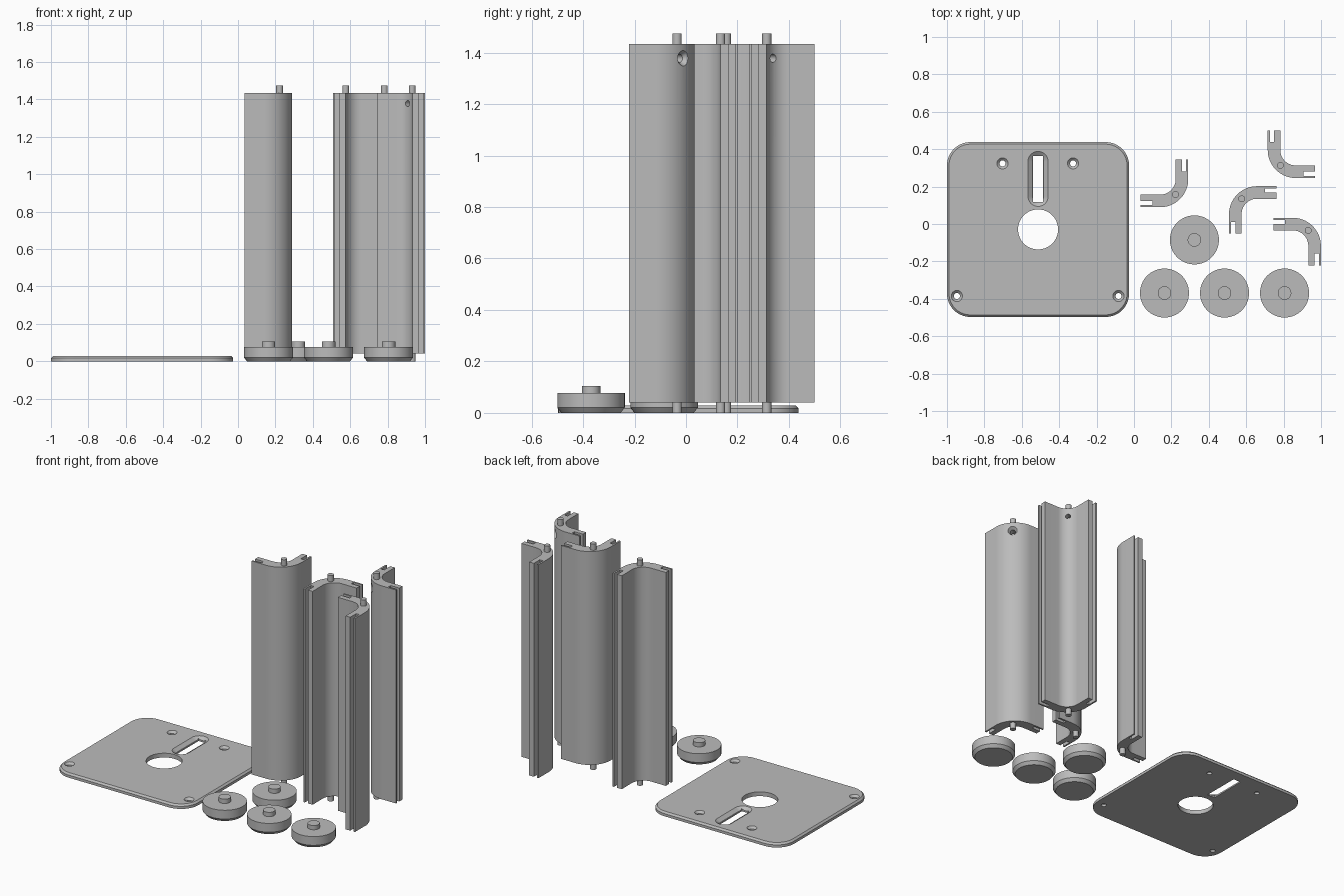
import bpy, bmesh, math
from mathutils import Vector, Matrix

if "Cube" in bpy.data.objects:
    bpy.data.objects.remove(bpy.data.objects["Cube"])

grey = bpy.data.materials.new("light_grey")
grey.diffuse_color = (0.5, 0.5, 0.5, 1)
grey.use_nodes = True
grey.node_tree.nodes["Principled BSDF"].inputs["Base Color"].default_value = grey.diffuse_color


def finish(name, bm):
    bmesh.ops.recalc_face_normals(bm, faces=bm.faces)
    me = bpy.data.meshes.new(name)
    bm.to_mesh(me)
    bm.free()
    me.materials.append(grey)
    ob = bpy.data.objects.new(name, me)
    bpy.context.collection.objects.link(ob)
    return ob


def loft(bm, rings):
    """Skin a stack of closed rings and cap both ends."""
    loops = [[bm.verts.new(p) for p in ring] for ring in rings]
    n = len(loops[0])
    for a, b in zip(loops, loops[1:]):
        for i in range(n):
            j = (i + 1) % n
            bm.faces.new((a[i], a[j], b[j], b[i]))
    bm.faces.new(loops[0][::-1])
    bm.faces.new(loops[-1])


def arc(cx, cy, r, a0, a1, n):
    return [(cx + r * math.cos(math.radians(a0 + (a1 - a0) * i / n)),
             cy + r * math.sin(math.radians(a0 + (a1 - a0) * i / n))) for i in range(n + 1)]


def rounded(x0, x1, y0, y1, r, n=10):
    return (arc(x1 - r, y1 - r, r, 0, 90, n) + arc(x0 + r, y1 - r, r, 90, 180, n)
            + arc(x0 + r, y0 + r, r, 180, 270, n) + arc(x1 - r, y0 + r, r, 270, 360, n))


def at_z(pts, z):
    return [(x, y, z) for x, y in pts]


def turned(bm, profile, mat, n=48):
    """Round part from (radius, height) pairs, placed by a matrix."""
    loft(bm, [[mat @ Vector((x, y, z)) for x, y in arc(0, 0, r, 0, 360, n)[:-1]]
              for r, z in profile])


def cut(ob, bm):
    tool = finish("cutter", bm)
    tool.hide_render = True
    mod = ob.modifiers.new("cut", "BOOLEAN")
    mod.operation, mod.solver, mod.object = "DIFFERENCE", "EXACT", tool
    bpy.context.view_layer.objects.active = ob
    bpy.ops.object.modifier_apply(modifier=mod.name)
    bpy.data.objects.remove(tool)


def smooth(ob):
    bpy.ops.object.select_all(action="DESELECT")
    ob.select_set(True)
    bpy.context.view_layer.objects.active = ob
    bpy.ops.object.shade_smooth_by_angle(angle=math.radians(25))


# Base plate: rounded rectangle with a chamfered top edge
T, C = 0.028, 0.011
X0, X1, Y0, Y1 = -1.0, -0.026, -0.497, 0.438
bm = bmesh.new()
loft(bm, [at_z(rounded(X0, X1, Y0, Y1, 0.125), 0),
          at_z(rounded(X0, X1, Y0, Y1, 0.125), T - C),
          at_z(rounded(X0 + C, X1 - C, Y0 + C, Y1 - C, 0.125 - C), T)])
plate = finish("base_plate", bm)

# Centre hole
bm = bmesh.new()
turned(bm, [(0.107, -0.1), (0.107, 0.1)], Matrix.Translation((-0.513, -0.029, 0)), 64)
cut(plate, bm)

# Countersunk screw holes
for x, y in [(-0.703, 0.324), (-0.326, 0.324), (-0.947, -0.385), (-0.083, -0.385)]:
    bm = bmesh.new()
    turned(bm, [(0.016, -0.1), (0.016, 0.014), (0.03, T), (0.03, 0.1)],
           Matrix.Translation((x, y, 0)), 32)
    cut(plate, bm)

# Slot: square-ended opening under a tapered round-ended recess
sx, s0, s1 = -0.513, 0.094, 0.388
bm = bmesh.new()
loft(bm, [at_z([(sx - 0.027, s0 + 0.024), (sx + 0.027, s0 + 0.024),
                (sx + 0.027, s1 - 0.024), (sx - 0.027, s1 - 0.024)], z) for z in (-0.1, 0.1)])
cut(plate, bm)
bm = bmesh.new()
rings = []
for half, z in [(0.030, 0.010), (0.054, T), (0.054, 0.1)]:
    g = 0.054 - half
    rings.append(at_z(rounded(sx - half, sx + half, s0 + g, s1 - g, half * 0.999), z))
loft(bm, rings)
cut(plate, bm)
smooth(plate)

# Round feet with a chamfered bottom and a centre peg
for i, (x, y) in enumerate([(0.163, -0.369), (0.484, -0.369), (0.805, -0.369), (0.323, -0.085)]):
    bm = bmesh.new()
    turned(bm, [(0.115, 0), (0.131, 0.02), (0.131, 0.077), (0.036, 0.077), (0.036, 0.105)],
           Matrix.Translation((x, y, 0)), 64)
    smooth(finish(f"foot_{i + 1}", bm))

# Curved corner columns: quarter bend with slotted arm ends
L, R, TH = 0.254, 0.15, 0.067       # arm length, outer radius, thickness
SA, SB, SD = 0.011, 0.034, 0.062    # slot near side, far side, depth
Z0, Z1, ZH = 0.041, 1.434, 1.378    # column bottom, top, hole height
arm = [(L, 0), (L, SA), (L - SD, SA), (L - SD, SB), (L, SB), (L, TH)]
section = (arm + arc(R, R, R - TH, 270, 180, 16)
           + [(y, x) for x, y in reversed(arm)] + arc(R, R, R, 180, 270, 24))

# outer corner, arm directions, has a screw hole
columns = [(0.290, 0.090, -1, 1, False), (0.508, 0.202, 1, -1, False),
           (0.715, 0.246, 1, 1, True), (0.999, 0.033, -1, -1, True)]
for i, (cx, cy, dx, dy, hole) in enumerate(columns):
    bm = bmesh.new()
    pts = [(cx + dx * x, cy + dy * y) for x, y in section]
    loft(bm, [at_z(pts, Z0), at_z(pts, Z1)])
    column = finish(f"column_{i + 1}", bm)
    mx, my = cx + dx * R, cy + dy * R
    out = Vector((-dx, -dy, 0)).normalized()
    if hole:
        bm = bmesh.new()
        mat = Matrix.Translation((mx, my, ZH)) @ out.to_track_quat("Z", "Y").to_matrix().to_4x4()
        turned(bm, [(0.016, 0.03), (0.016, R - 0.02), (0.03, R), (0.03, R + 0.05)], mat, 32)
        cut(column, bm)
    smooth(column)
    # Locating pegs above and below the column
    px, py = Vector((mx, my)) + out.xy * (R - TH / 2)
    for label, a, b in [("bottom", 0, Z0), ("top", Z1, 1.474)]:
        bm = bmesh.new()
        turned(bm, [(0.018, a), (0.018, b)], Matrix.Translation((px, py, 0)), 32)
        smooth(finish(f"{label}_peg_{i + 1}", bm))
